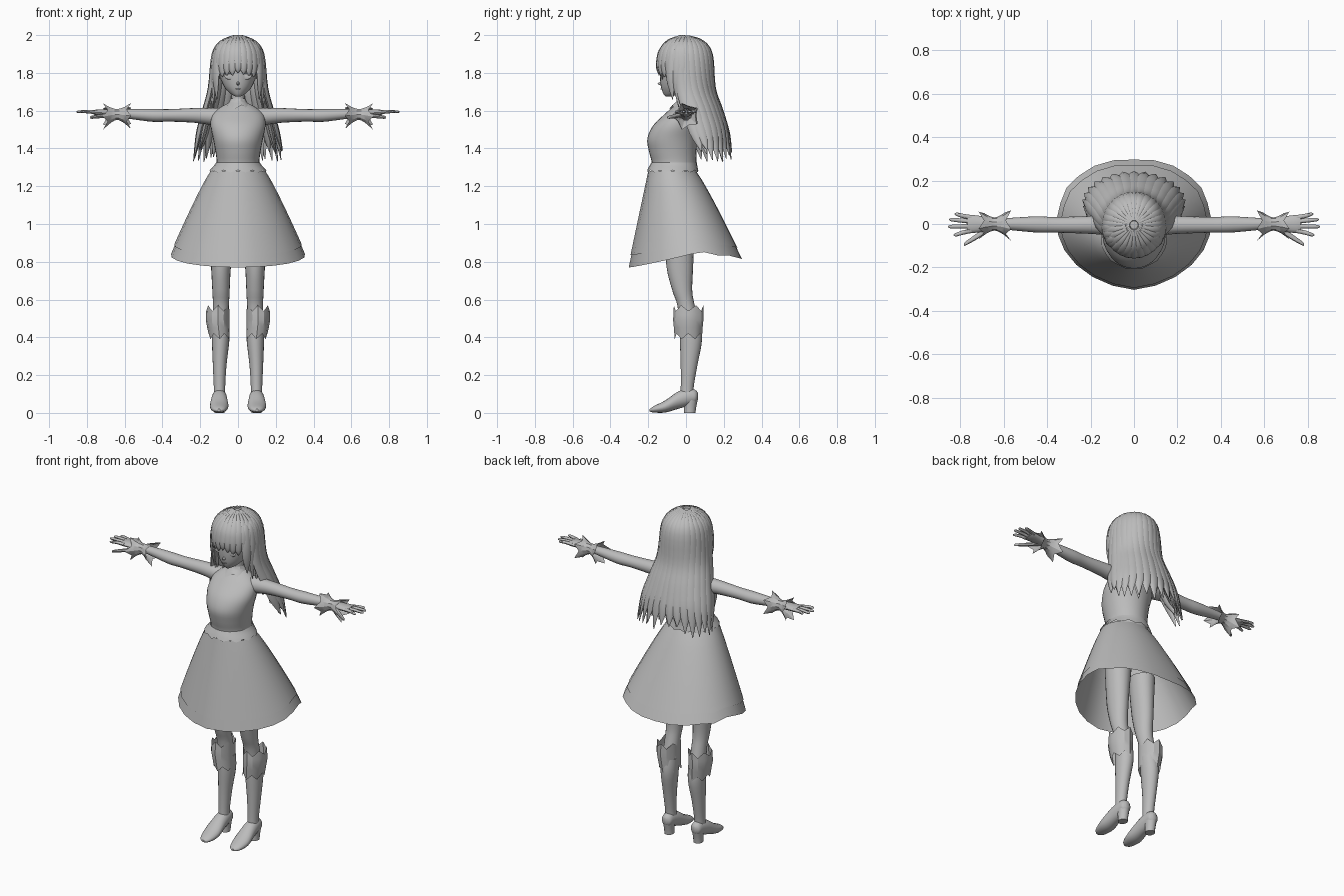
import bpy, bmesh, random
from math import sin, cos, pi, radians
from mathutils import Vector

random.seed(4)
if "Cube" in bpy.data.objects:
    bpy.data.objects.remove(bpy.data.objects["Cube"])

grey = bpy.data.materials.new("plain_grey")
grey.use_nodes = True
grey.diffuse_color = (0.5, 0.5, 0.5, 1)
grey.node_tree.nodes["Principled BSDF"].inputs["Base Color"].default_value = (0.5, 0.5, 0.5, 1)

X, Y, Z = Vector((1, 0, 0)), Vector((0, 1, 0)), Vector((0, 0, 1))


def finish(name, bm, angle=45):
    bmesh.ops.recalc_face_normals(bm, faces=bm.faces)
    mesh = bpy.data.meshes.new(name)
    bm.to_mesh(mesh)
    bm.free()
    mesh.materials.append(grey)
    mesh.shade_smooth()
    mesh.set_sharp_from_angle(angle=radians(angle))
    obj = bpy.data.objects.new(name, mesh)
    bpy.context.scene.collection.objects.link(obj)
    return obj


def skin(name, rings, cap=True, angle=45):
    """Join equal rings of points into a surface."""
    bm = bmesh.new()
    rows = [[bm.verts.new(p) for p in ring] for ring in rings]
    n = len(rows[0])
    for a, b in zip(rows, rows[1:]):
        for i in range(n):
            j = (i + 1) % n
            bm.faces.new((a[i], a[j], b[j], b[i]))
    if cap:
        bm.faces.new(rows[0])
        bm.faces.new(rows[-1])
    return finish(name, bm, angle)


def smooth_keys(keys, steps):
    """Catmull-Rom interpolation of key tuples."""
    k = [Vector(v) for v in keys]
    k = [k[0]] + k + [k[-1]]
    out = []
    for i in range(1, len(k) - 2):
        p, a, b, q = k[i - 1:i + 3]
        for s in range(steps):
            t = s / steps
            out.append(a + (b - p) * (t / 2) + (p * 2 - a * 5 + b * 4 - q) * (t * t / 2)
                       + (a * 3 - p - b * 3 + q) * (t ** 3 / 2))
    return out + [k[-2]]


def tube(name, keys, u, v=None, n=16, steps=4, cap=True, jag=0, flare=0, both=False, angle=45):
    """Sweep an ellipse through keys (x, y, z, half width along u, half width along v)."""
    pts = smooth_keys(keys, steps)
    centres = [Vector(p[:3]) for p in pts]
    rings = []
    for i, p in enumerate(pts):
        t = (centres[min(i + 1, len(pts) - 1)] - centres[max(i - 1, 0)]).normalized()
        w = v or t.cross(u).normalized()
        ring = []
        for j in range(n):
            a = 2 * pi * j / n
            off = u * (max(p[3], 0.001) * cos(a)) + w * (max(p[4], 0.001) * sin(a))
            end = 1 if i == len(pts) - 1 else (-1 if i == 0 and both else 0)
            if jag and end and j % 2:
                off = off * (1 + flare) + t * (jag * end)
            ring.append(centres[i] + off)
        rings.append(ring)
    return skin(name, rings, cap, angle)


def stack(name, rows, **kw):
    """Upright loft from rows (z, half width, front y, back y)."""
    keys = [(0, (f + b) / 2, z, w, (b - f) / 2) for z, w, f, b in rows]
    return tube(name, keys, X, Y, **kw)


def ball(name, centre, size, keep=None):
    bm = bmesh.new()
    bmesh.ops.create_uvsphere(bm, u_segments=32, v_segments=20, radius=1)
    for vert in bm.verts:
        vert.co = Vector(centre) + Vector(vert.co[i] * size[i] for i in range(3))
    if keep:
        drop = [f for f in bm.faces if not keep(f.calc_center_median())]
        bmesh.ops.delete(bm, geom=drop, context='FACES')
    return finish(name, bm)


# Head, neck and bodice
stack("head", [(1.675, .012, -.108, -.085), (1.69, .04, -.12, -.02), (1.73, .075, -.133, .04),
               (1.8, .1, -.138, .09), (1.88, .1, -.13, .1), (1.95, .06, -.07, .06)], n=28)
stack("neck", [(1.59, .042, -.045, .035), (1.65, .034, -.038, .03), (1.73, .036, -.04, .03)])
stack("bodice", [(1.27, .125, -.185, .055), (1.32, .113, -.18, .055), (1.38, .119, -.195, .055),
                 (1.45, .132, -.205, .06), (1.52, .145, -.175, .065), (1.58, .135, -.115, .055),
                 (1.62, .09, -.07, .045), (1.645, .04, -.042, .034)], n=28)
stack("collar", [(1.665, .04, -.045, .035), (1.645, .048, -.056, .042), (1.63, .065, -.075, .05)],
      n=10, steps=2, cap=False, jag=.025, flare=.15, angle=30)
tube("nose", [(0, -.125, 1.745, .012, .016), (0, -.15, 1.742, .002, .002)], X, n=8)
ball("mouth", (0, -.131, 1.715), (.014, .004, .003))
for side, s in (("left", 1), ("right", -1)):
    ball(side + "_eye", (s * .045, -.126, 1.782), (.026, .004, .017))
    ball(side + "_eyelid", (s * .046, -.127, 1.797), (.03, .006, .003))


# Skirt layers, both following one bell shape
def bell(a, z):
    k = max(1.28 - z, 0) / .45
    front, back = -.2 - .095 * k, .053 + .24 * k ** .9
    wide = .145 + .22 * k ** .9
    y = (front + back) / 2 + (back - front) / 2 * sin(a) + .03 * k * abs(cos(a))
    return Vector((wide * cos(a), y, z))


def skirt(name, top, low, rise, shrink):
    rings = []
    for row in range(11):
        ring = []
        for j in range(24):
            a = 2 * pi * j / 24
            hem = low + rise * max(0, 1 - abs(sin(a) - .2) / 1.2) + .015 * (sin(a) > .5)
            p = bell(a, top + (hem - top) * row / 10)
            ring.append(Vector((p.x * shrink, p.y * shrink, p.z)))
        rings.append(ring)
    skin(name, rings, cap=False)


skirt("outer_skirt", 1.28, .835, .07, 1)
skirt("underskirt", 1.05, .77, .085, .985)
stack("waist_frill", [(1.325, .116, -.184, .058), (1.305, .13, -.195, .06), (1.285, .15, -.205, .065)],
      n=24, steps=2, cap=False, jag=.012, flare=.02)

# Arms, wrist cuffs and hands
for side, s in (("left", 1), ("right", -1)):
    def limb(part, keys, **kw):
        tube(side + "_" + part, [(s * k[0],) + tuple(k[1:]) for k in keys], Y, Z, **kw)

    limb("arm", [(.1, -.004, 1.565, .05, .05), (.15, -.004, 1.57, .045, .045),
                 (.23, -.004, 1.575, .04, .039), (.36, -.004, 1.575, .036, .033),
                 (.45, -.002, 1.575, .037, .034), (.57, 0, 1.582, .028, .026),
                 (.64, 0, 1.585, .024, .02)])
    limb("wrist_cuff", [(.59, 0, 1.575, .055, .052), (.64, 0, 1.58, .03, .03),
                        (.69, 0, 1.573, .05, .052)],
         n=10, cap=False, jag=.025, flare=.4, both=True, angle=30)
    limb("palm", [(.62, 0, 1.585, .024, .02), (.68, 0, 1.587, .033, .019),
                  (.74, 0, 1.59, .041, .016), (.765, .002, 1.592, .036, .012)], n=14)
    for name, y, tip, spread in (("index", -.03, .83, -.05), ("middle", -.01, .855, -.012),
                                 ("ring", .011, .85, .02), ("little", .03, .825, .045)):
        limb(name + "_finger", [(.745, y, 1.59, .011, .011), (.79, (y + spread) / 2, 1.595, .01, .009),
                                (tip - .01, spread, 1.594, .008, .007), (tip, spread, 1.593, .002, .002)],
             n=8, steps=2)
    limb("thumb", [(.67, -.02, 1.58, .016, .013), (.72, -.055, 1.572, .014, .011),
                   (.775, -.09, 1.565, .009, .008), (.783, -.094, 1.564, .002, .002)], n=8)

    # Legs, boots and shoes
    def leg(part, rows, u=X, v=Y, **kw):
        tube(side + "_" + part, [(s * r[0],) + tuple(r[1:]) for r in rows], u, v, **kw)

    leg("leg", [(.085, -.035, 1.0, .07, .08), (.09, -.033, .78, .053, .071),
                (.09, -.02, .65, .046, .053), (.09, 0, .57, .043, .046), (.091, .022, .45, .046, .054)], n=20)
    leg("boot", [(.091, .022, .47, .047, .054), (.092, .026, .38, .046, .058), (.097, .016, .25, .036, .044),
                 (.098, .006, .13, .03, .034), (.098, .005, .07, .033, .038)], n=20)
    leg("boot_cuff", [(.106, .013, .54, .062, .078), (.107, .012, .49, .063, .08),
                      (.1, .012, .42, .056, .072)],
        n=12, steps=2, cap=False, jag=.03, both=True, angle=30)
    leg("shoe", [(.1, -.192, .014, .012, .006), (.1, -.17, .019, .034, .017), (.1, -.11, .034, .049, .032),
                 (.099, -.04, .068, .043, .046), (.098, .02, .085, .036, .045), (.098, .05, .086, .03, .035),
                 (.098, .063, .088, .012, .018)], X, Z)
    leg("heel", [(.098, .02, 0, .027, .03), (.098, .022, .03, .028, .032), (.098, .026, .07, .032, .036)],
        n=12)

# Hair: skull cap plus overlapping locks, with angles counted from the back of the head
CENTRE, SIZE = Vector((0, -.005, 1.86)), (.132, .14, .132)
ball("hair_cap", CENTRE, SIZE, lambda c: c.y > -.05 or c.z > 1.88)


def on_cap(a, lift, grow=1.02):
    r = cos(lift) if lift > 0 else cos(lift * .4)
    return (grow * SIZE[0] * r * sin(a), CENTRE.y + grow * SIZE[1] * r * cos(a),
            CENTRE.z + grow * SIZE[2] * sin(lift))


def lock(name, a, points, widths, thick):
    keys = [tuple(p) + (w, min(thick, w)) for p, w in zip(points, widths)]
    tube(name, keys, Vector((cos(a), -sin(a), 0)), n=8, steps=4, angle=60)


def long_lock(name, a, tip, scale):
    points = [on_cap(a, radians(d), scale) for d in (82, 50, 15)]
    for z, y, rx, ry in ((1.72, .005, .147, .14), (1.6, .04, .178, .145),
                         (1.48, .075, .21, .145), (tip, .105, .236, .137)):
        points.append((scale * rx * sin(a), y + scale * ry * cos(a), z))
    lock(name, a, points, (.008, .022, .031, .034, .036, .032, .002), .013)


for i in range(17):
    long_lock("back_lock_%d" % (i + 1), radians(-100 + 12.5 * i), 1.345 + random.uniform(-.02, .05), 1)
for i in range(12):
    long_lock("under_lock_%d" % (i + 1), radians(-88 + 16 * i), 1.36 + random.uniform(-.03, .05), .86)

# Fringe in front, longer toward the temples
for i in range(13):
    a = radians(180 - 78 + 13 * i)
    edge = abs(i - 6) / 6
    low = -24 - 14 * edge - random.uniform(0, 7)
    lifts = [82, 52, 25, 0, low * .6, low]
    lock("fringe_lock_%d" % (i + 1), a, [on_cap(a, radians(d), 1.03) for d in lifts],
         (.007, .018, .024, .024, .018, .002), .009)

# Locks framing the face
for side, s in (("left", 1), ("right", -1)):
    for i, (deg, z) in enumerate(((122, 1.66), (108, 1.62), (95, 1.58))):
        a = s * radians(deg)
        points = [on_cap(a, radians(d), 1.02) for d in (75, 35, 0)]
        x, y, _ = points[-1]
        points += [(x * 1.02, y, 1.76), (x * .98, y + .01, z)]
        lock("%s_side_lock_%d" % (side, i + 1), a, points, (.008, .024, .028, .026, .002), .012)
